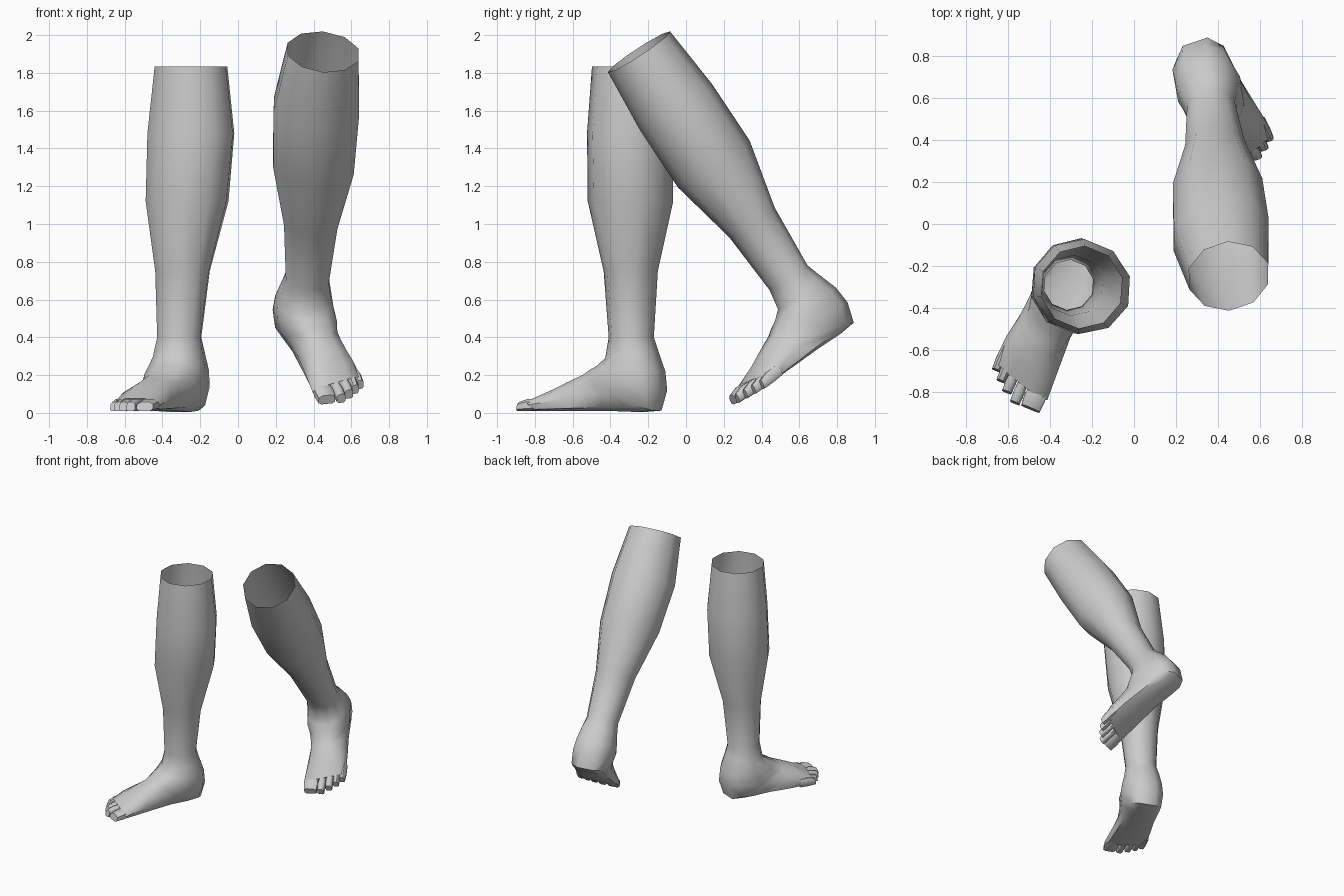
import bpy, bmesh, math
from mathutils import Matrix, Vector

cube = bpy.data.objects.get("Cube")
if cube:
    bpy.data.objects.remove(cube, do_unlink=True)

skin = bpy.data.materials.new("plain_grey")
skin.use_nodes = True
GREY = (0.6, 0.6, 0.6, 1)
skin.diffuse_color = GREY
skin.node_tree.nodes["Principled BSDF"].inputs["Base Color"].default_value = GREY

HEEL = Vector((-0.28, -0.11, 0))
YAW = math.radians(22.5)
TOEWARD = Vector((-math.sin(YAW), -math.cos(YAW), 0))
INWARD = Vector((math.cos(YAW), -math.sin(YAW), 0))


def power(value, p):
    return math.copysign(abs(value) ** p, value)


def loft(bm, rings, sides, cap=True):
    """Ring: back (u, z), front (u, z), half width, sideways centre, squareness, skew."""
    previous = None
    for bu, bz, fu, fz, w, v, p, skew in rings:
        ring = []
        for i in range(sides):
            t = math.tau * (i + 0.5) / sides
            q = p if math.cos(t) < 0 else (1 + p) / 2
            f = 0.5 + 0.5 * power(math.cos(t), q) / math.cos(math.pi / sides) ** q
            side = w * power(math.sin(t), q)
            u = bu + (fu - bu) * f + skew * side
            co = HEEL + TOEWARD * u + INWARD * (v + side)
            co.z = bz + (fz - bz) * f
            ring.append(bm.verts.new(co))
        if previous:
            for i in range(sides):
                j = (i + 1) % sides
                bm.faces.new((previous[i], previous[j], ring[j], ring[i]))
        previous = ring
    if cap:
        bm.faces.new(previous)


# Shin and calf: height, radius along and across, centre along and across the foot
SHIN = [(1.835, .187, .198, .165, .102), (1.48, .214, .24, .162, .10),
        (1.12, .216, .225, .166, .08), (.75, .136, .15, .174, .057),
        (.4, .114, .12, .178, .04)]
# Ankle, heel and foot: rings fan round the instep
FOOT = [(.045, .33, .31, .29, .138, .036, .9, 0),
        (.008, .22, .355, .25, .153, .036, .85, 0),
        (0, .12, .40, .225, .158, .034, .8, 0),
        (.035, .012, .44, .20, .142, .03, .7, 0),
        (.13, .005, .48, .185, .133, .022, .6, 0),
        (.28, .01, .54, .16, .132, .012, .6, 0),
        (.46, .01, .61, .125, .145, .004, .6, .1),
        (.665, .01, .70, .076, .151, .005, .6, .28)]
# Toes: tip, sideways centre, half width
TOES = [(.797, .097, .054), (.8, .018, .028), (.767, -.037, .027),
        (.73, -.084, .024), (.69, -.124, .024)]


def build_leg(name, left=False):
    bm = bmesh.new()
    shin = [(u - ru, z, u + ru, z, rv, v, 1, 0) for z, ru, rv, u, v in SHIN]
    loft(bm, shin + FOOT, 10, cap=False)
    for tip, v, w in TOES:
        loft(bm, [(tip - .13, .015, tip - .13, .075, w * .8, v, .6, 0),
                  (tip - .06, .01, tip - .06, .074, w, v, .6, 0),
                  (tip, .01, tip - .01, .058, w * .9, v, .5, 0)], 8)
    bmesh.ops.recalc_face_normals(bm, faces=bm.faces)
    if left:
        # Mirror, then lift the heel back and lean the knee outward
        pose = (Matrix.Translation((.308, .892, .495))
                @ Matrix.Rotation(math.radians(7), 4, 'Y')
                @ Matrix.Rotation(math.radians(33), 4, 'X')
                @ Matrix.Translation((-.28, .12, -.02))
                @ Matrix.Scale(-1, 4, (1, 0, 0)))
        bm.transform(pose)
        bmesh.ops.reverse_faces(bm, faces=bm.faces)
    mesh = bpy.data.meshes.new(name)
    bm.to_mesh(mesh)
    bm.free()
    mesh.materials.append(skin)
    obj = bpy.data.objects.new(name, mesh)
    bpy.context.collection.objects.link(obj)
    bpy.ops.object.select_all(action='DESELECT')
    obj.select_set(True)
    bpy.context.view_layer.objects.active = obj
    bpy.ops.object.shade_smooth_by_angle(angle=math.radians(50))


build_leg("right_lower_leg")
build_leg("left_lower_leg", left=True)
